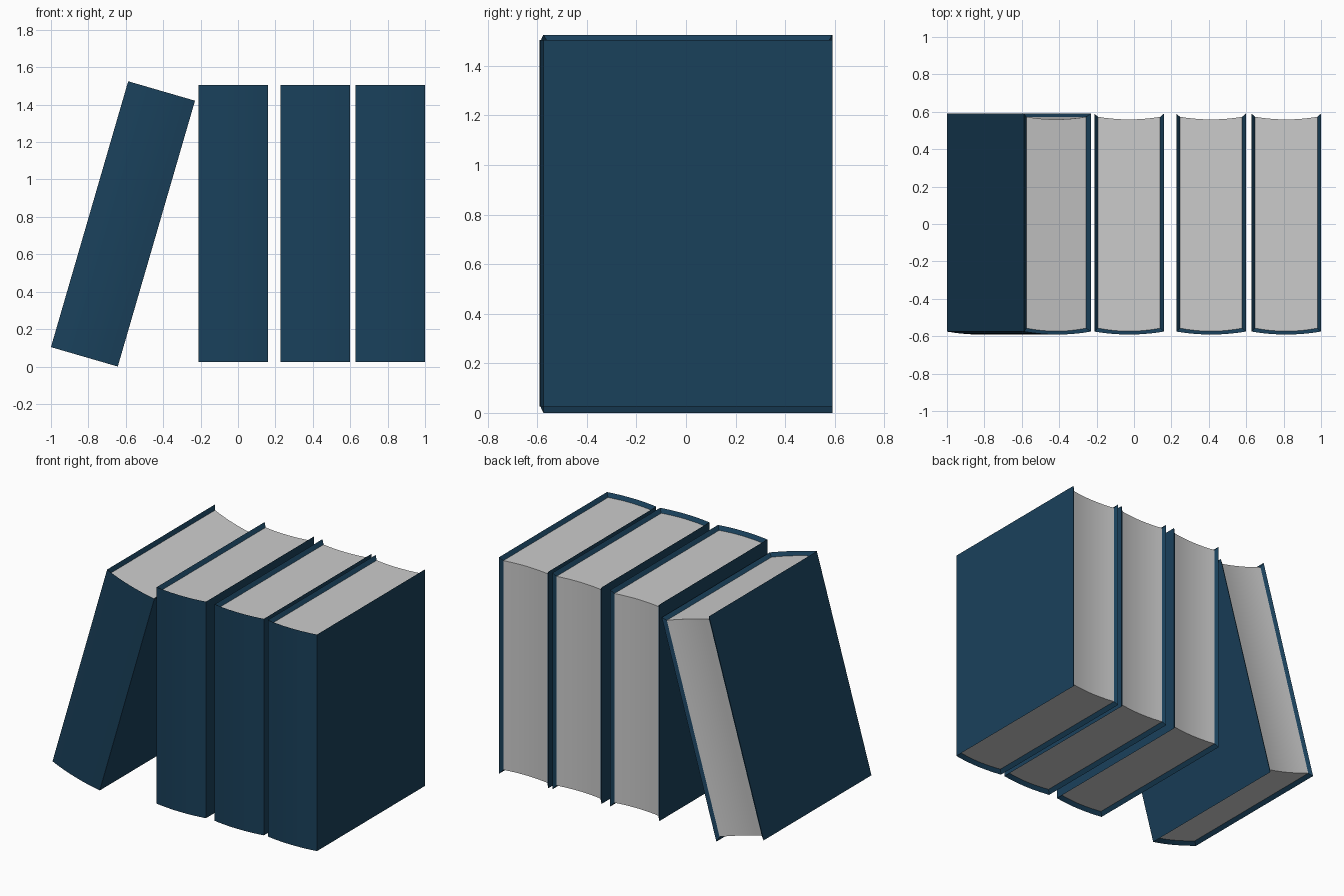
import bpy, math

if "Cube" in bpy.data.objects:
    bpy.data.objects.remove(bpy.data.objects["Cube"])

W, H = 0.186, 0.74           # half thickness and half height of a book
RIM, DROP = 0.02, 0.025      # slanted rim between cover edge and pages
BACK, HINGE, BULGE = 0.59, -0.575, 0.016
N = 10

cover_mat = bpy.data.materials.new("cover_blue")
cover_mat.diffuse_color = (0.01, 0.052, 0.105, 1)
cover_mat.use_nodes = True
cover_mat.node_tree.nodes["Principled BSDF"].inputs["Base Color"].default_value = cover_mat.diffuse_color


def arc(half, y_edge, bulge):
    """Shallow curve from +half to -half, displaced by bulge in the middle."""
    return [(half * (1 - 2 * i / N), y_edge + bulge * (1 - (1 - 2 * i / N) ** 2))
            for i in range(N + 1)]


def at(profile, z):
    return [(x, y, z) for x, y in profile]


def make_object(name, verts, faces, pos, tilt, mat=None):
    me = bpy.data.meshes.new(name)
    me.from_pydata(verts, [], faces)
    me.update()
    ob = bpy.data.objects.new(name, me)
    bpy.context.collection.objects.link(ob)
    ob.location = (pos[0], 0, pos[1])
    ob.rotation_euler.y = tilt
    if mat:
        me.materials.append(mat)
    bpy.ops.object.select_all(action='DESELECT')
    ob.select_set(True)
    bpy.context.view_layer.objects.active = ob
    bpy.ops.object.shade_smooth_by_angle(angle=math.radians(30))
    return ob


def book(label, pos, tilt=0.0):
    wi, hi, yi = W - RIM, H - DROP, BACK - 0.017
    outer = [(W, BACK)] + arc(W, HINGE, -BULGE) + [(-W, BACK)]
    inner = [(wi, yi)] + arc(wi, HINGE + 0.018, -BULGE) + [(-wi, yi)]
    n = len(outer)

    # cover: outer wall, slanted top and bottom rims, slanted fore edges
    verts = at(inner, -hi) + at(outer, -H) + at(outer, H) + at(inner, hi)
    faces = []
    for r in range(3):
        for i in range(n - 1):
            a = r * n + i
            faces.append((a, a + n, a + n + 1, a + 1))
    faces.append((0, 3 * n, 2 * n, n))
    faces.append((n - 1, 2 * n - 1, 3 * n - 1, 4 * n - 1))
    make_object(label + "_cover", verts, faces, pos, tilt, cover_mat)

    # page block: flat ends and a hollow fore edge
    fore = [(-x, y) for x, y in arc(wi, yi, -0.014)]
    ring = inner + fore[1:-1]
    m = len(ring)
    verts = at(ring, -hi) + at(ring, hi)
    faces = [tuple(range(m)), tuple(range(2 * m - 1, m - 1, -1))]
    for i in range(n - 1, m):
        j = (i + 1) % m
        faces.append((i, i + m, j + m, j))
    make_object(label + "_pages", verts, faces, pos, tilt)


# three upright books and one leaning against them
for k, x in enumerate((-0.026, 0.412, 0.814)):
    book("upright_book_%d" % (k + 1), (x, 0.765))
book("leaning_book", (-0.615, 0.7625), math.radians(16.2))
